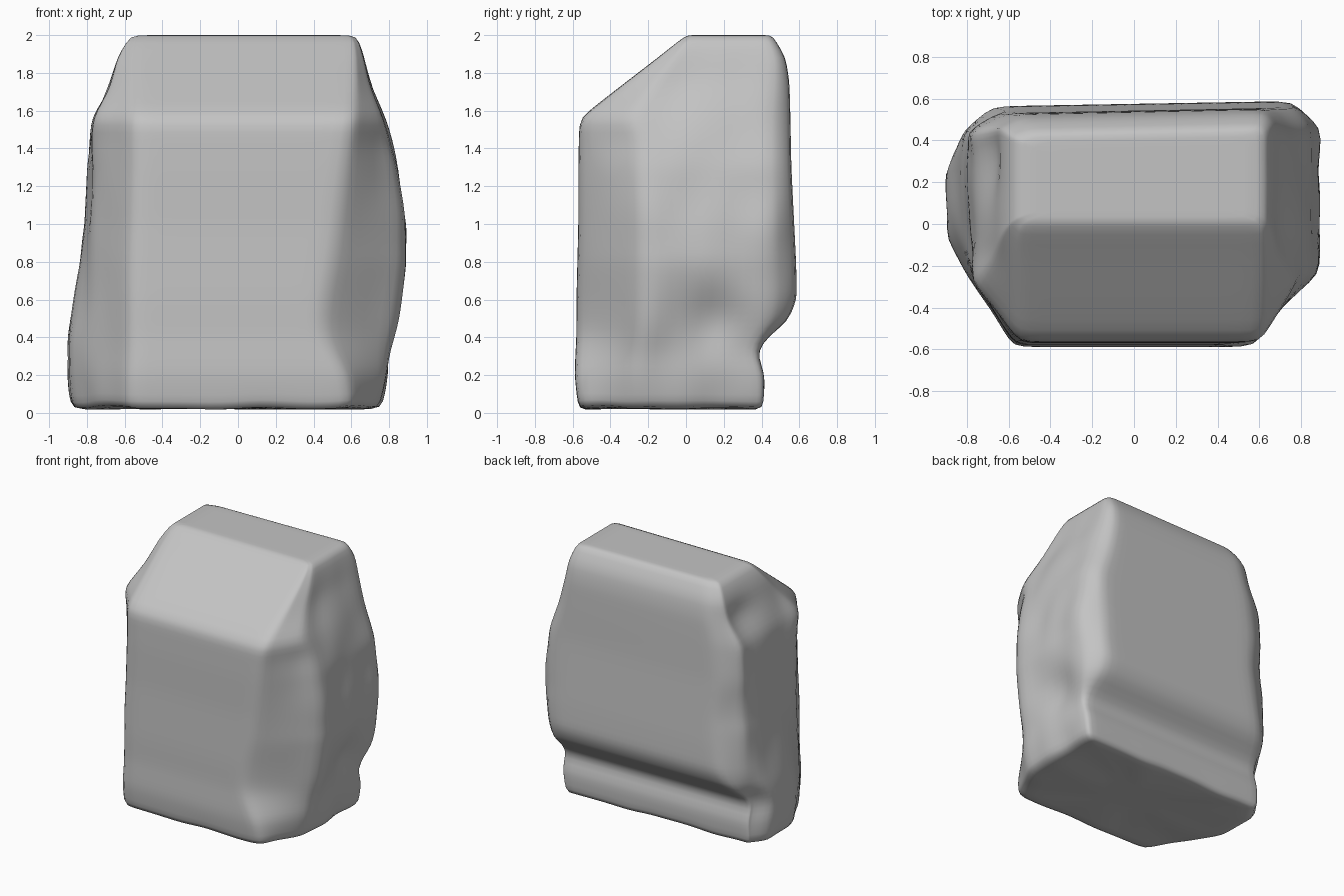
import bpy, bmesh, math
from mathutils import Vector, noise

if "Cube" in bpy.data.objects:
    bpy.data.objects.remove(bpy.data.objects["Cube"])

# Levels: z, left x, right x, front face left x, front face right x, front y, back y, back corner cut
LEVELS = [
    (0.01, -0.88, 0.75, -0.58, 0.60, -0.57, 0.41, 0.02),
    (0.20, -0.90, 0.79, -0.58, 0.57, -0.59, 0.42, 0.03),
    (0.32, -0.90, 0.80, -0.57, 0.50, -0.585, 0.375, 0.03),
    (0.40, -0.90, 0.82, -0.57, 0.46, -0.58, 0.43, 0.05),
    (0.48, -0.89, 0.84, -0.57, 0.45, -0.58, 0.54, 0.09),
    (0.60, -0.87, 0.86, -0.57, 0.46, -0.58, 0.59, 0.12),
    (0.80, -0.83, 0.89, -0.57, 0.50, -0.575, 0.585, 0.12),
    (1.00, -0.80, 0.88, -0.56, 0.53, -0.57, 0.575, 0.11),
    (1.30, -0.80, 0.85, -0.55, 0.57, -0.57, 0.56, 0.10),
    (1.56, -0.76, 0.77, -0.55, 0.61, -0.565, 0.555, 0.09),
    (1.75, -0.68, 0.70, -0.55, 0.62, -0.32, 0.55, 0.07),
    (1.88, -0.64, 0.67, -0.55, 0.62, -0.15, 0.53, 0.05),
    (2.00, -0.57, 0.63, -0.54, 0.61, 0.00, 0.46, 0.03),
]
COUNTS = (22, 9, 13, 4, 24, 4, 4, 6, 4, 9)   # points along each section edge

# Side dents and bumps: side, y, z, y radius, z radius, depth (negative is a bump)
DENTS = [
    (1, 0.15, 0.48, 0.16, 0.15, 0.07),
    (1, -0.20, 0.52, 0.09, 0.20, -0.03),
    (1, -0.10, 1.65, 0.12, 0.15, 0.02),
    (-1, 0.30, 1.72, 0.13, 0.12, 0.06),
    (-1, -0.15, 1.10, 0.12, 0.25, 0.02),
]


def level_at(z):
    for a, b in zip(LEVELS, LEVELS[1:]):
        if z <= b[0]:
            t = (z - a[0]) / (b[0] - a[0])
            return [p + (q - p) * t for p, q in zip(a, b)]
    return list(LEVELS[-1])


def section(z):
    """Chamfered outline of the rock at one height."""
    _, xl, xr, fl, fr, yf, yb, c = level_at(z)
    k = min(1, (2.05 - z) / 0.6)
    shoulder = yf + 0.33 * k
    pts = [(fl, yf), (fr, yf), (xr, shoulder), (xr, yb - c),
           (xr - c, yb), (xl + c + 0.06, yb - 0.025),
           (max(xl, -0.81), yb - c - 0.02), (xl, yb - c - 0.06 - 0.08 * k),
           (xl, shoulder + 0.18 * k), (max(xl, -0.78), shoulder)]
    out = []
    for i, n in enumerate(COUNTS):
        p, q = Vector(pts[i]), Vector(pts[(i + 1) % len(pts)])
        out += [p.lerp(q, j / n) for j in range(n)]
    return [Vector((p.x, p.y, z)) for p in out]


def shrunk(ring, s):
    c = sum(ring, Vector()) / len(ring)
    return [c + (p - c) * s for p in ring]


# Rings: underside, walls, top
STEPS = 50
walls = [section(0.01 + 1.99 * i / STEPS) for i in range(STEPS + 1)]
inner = (0.94, 0.86, 0.7, 0.45, 0.2)
rings = [shrunk(walls[0], s) for s in reversed(inner)] + walls
rings += [shrunk(walls[-1], s) for s in inner]

bm = bmesh.new()
grid = [[bm.verts.new(p) for p in r] for r in rings]
n = len(grid[0])
for a, b in zip(grid, grid[1:]):
    for i in range(n):
        j = (i + 1) % n
        bm.faces.new((a[i], a[j], b[j], b[i]))
bm.faces.new(list(reversed(grid[0])))
bm.faces.new(grid[-1])

# Weathered sides: soft noise plus placed dents, leaving the broad faces flat
for v in bm.verts:
    x, y, z = v.co
    w = max(0, min(1, (abs(x) - 0.5) / 0.22)) * min(1, max(0, (2.0 - z) / 0.25))
    w *= min(1, max(0.2, (y + 0.5) / 0.3))
    side = 1 if x > 0 else -1
    d = 0.024 * noise.noise(Vector((x * 2, y * 6, z * 3.2 + 4)))
    for s, cy, cz, ry, rz, depth in DENTS:
        if s == side:
            d -= depth * math.exp(-((y - cy) / ry) ** 2 - ((z - cz) / rz) ** 2)
    v.co.x += side * w * d
    if z < 0.1:
        v.co.z += 0.012 + 0.015 * noise.noise(Vector((x * 4, y * 4, 2)))
bmesh.ops.recalc_face_normals(bm, faces=bm.faces)

mesh = bpy.data.meshes.new("boulder")
bm.to_mesh(mesh)
bm.free()
rock = bpy.data.objects.new("boulder", mesh)
bpy.context.collection.objects.link(rock)

# Worn edges
smooth = rock.modifiers.new("worn_edges", 'SMOOTH')
smooth.factor = 0.5
smooth.iterations = 7

mat = bpy.data.materials.new("stone grey")
mat.diffuse_color = (0.55, 0.55, 0.55, 1)
mat.use_nodes = True
mat.node_tree.nodes["Principled BSDF"].inputs["Base Color"].default_value = mat.diffuse_color
mesh.materials.append(mat)
for p in mesh.polygons:
    p.use_smooth = True
